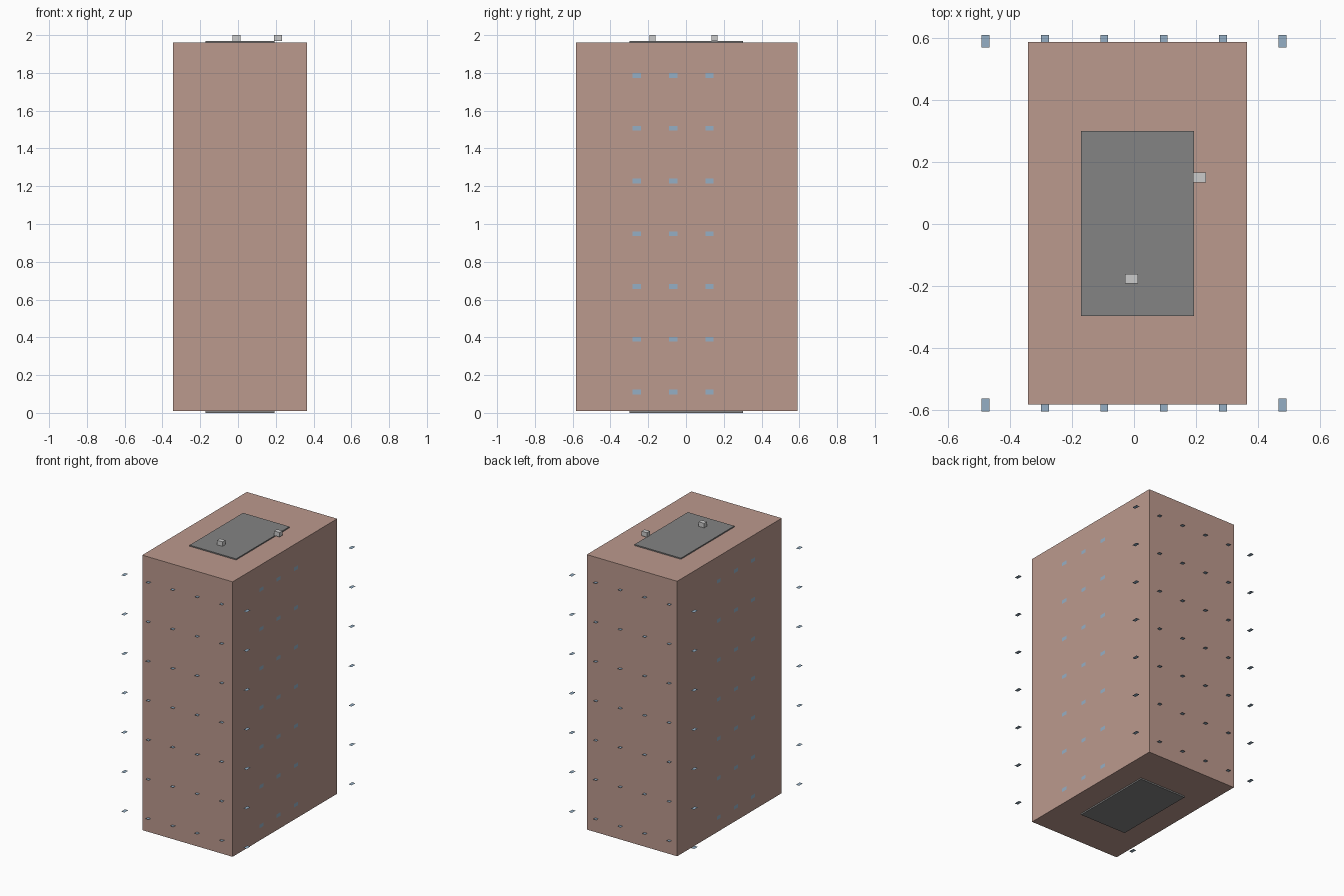
import bpy, bmesh
from mathutils import Vector

if "Cube" in bpy.data.objects:
    bpy.data.objects.remove(bpy.data.objects["Cube"])


def material(name, rgb):
    m = bpy.data.materials.new(name)
    m.diffuse_color = (*rgb, 1)
    m.use_nodes = True
    m.node_tree.nodes["Principled BSDF"].inputs["Base Color"].default_value = m.diffuse_color
    return m


wall = material("brick", (0.50, 0.32, 0.27))
glass = material("glass", (0.30, 0.43, 0.56))
concrete = material("concrete", (0.23, 0.23, 0.23))


def box(name, lo, hi, mat=None):
    lo, hi = Vector(lo), Vector(hi)
    bpy.ops.mesh.primitive_cube_add(size=1, location=(lo + hi) / 2)
    o = bpy.context.object
    o.name = name
    o.scale = hi - lo
    if mat:
        o.data.materials.append(mat)
    return o


def panes(name, centers, u, v):
    """Flat rectangular panes with half-edge vectors u and v."""
    bm = bmesh.new()
    u, v = Vector(u), Vector(v)
    for c in centers:
        c = Vector(c)
        bm.faces.new([bm.verts.new(p) for p in
                      (c - u - v, c + u - v, c + u + v, c - u + v)])
    me = bpy.data.meshes.new(name)
    bm.to_mesh(me)
    bm.free()
    me.materials.append(glass)
    o = bpy.data.objects.new(name, me)
    bpy.context.collection.objects.link(o)


# Tower and the service core that shows at roof and base
box("tower_walls", (-0.343, -0.583, 0.01), (0.366, 0.589, 1.96), wall)
box("service_core", (-0.171, -0.298, 0), (0.194, 0.301, 1.968), concrete)

# Rooftop units
for i, (x, y) in enumerate([(-0.008, -0.177), (0.211, 0.15)]):
    box(f"roof_unit_{i + 1}", (x - 0.021, y - 0.016, 1.968),
        (x + 0.021, y + 0.016, 2.0))

floors = [0.11 + 0.2793 * i for i in range(7)]

# Front and back panes lie flat, the outer columns float past the corners
columns = [-0.48 + 0.192 * i for i in range(6)]
for name, y in (("front_panes", -0.585), ("back_panes", 0.591)):
    panes(name, [(x, y, z) for z in floors for x in columns],
          (0.0125, 0, 0), (0, 0.0205, 0))

# Upright panes on the two sides
rows = [-0.26, -0.068, 0.124]
panes("right_panes", [(0.367, y, z) for z in floors for y in rows],
      (0, 0.022, 0), (0, 0, 0.0125))
panes("left_panes", [(-0.344, y, z) for z in floors for y in rows],
      (0, -0.022, 0), (0, 0, 0.0125))
